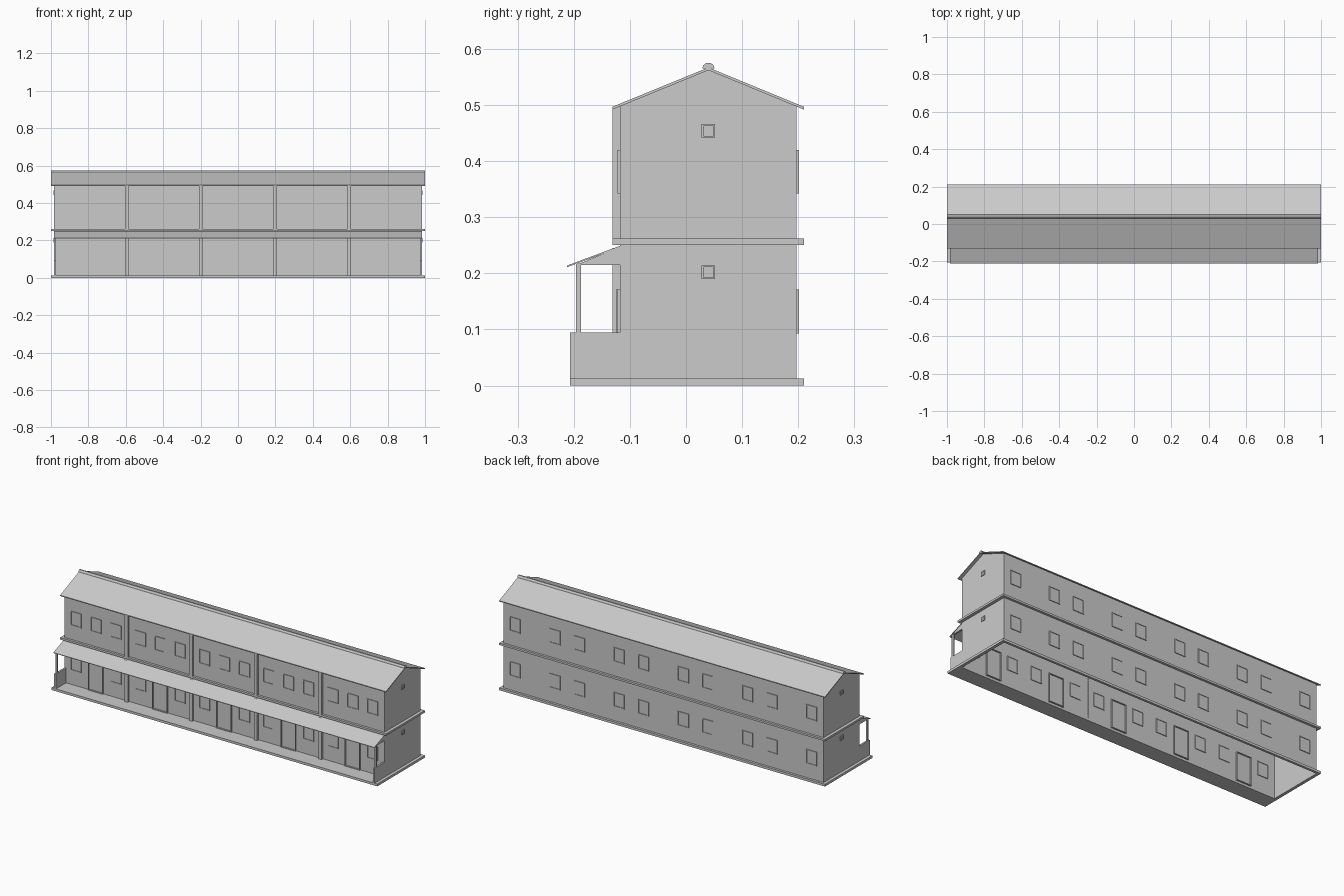
import bpy, bmesh

if "Cube" in bpy.data.objects:
    bpy.data.objects.remove(bpy.data.objects["Cube"])

grey = bpy.data.materials.new("plain_grey")
grey.use_nodes = True
GREY = (0.6, 0.6, 0.6, 1)
grey.diffuse_color = GREY
grey.node_tree.nodes["Principled BSDF"].inputs["Base Color"].default_value = GREY

# Main dimensions
WALL_X, FRONT, BACK = 0.983, -0.118, 0.197
RIM_X, RIM_FRONT, RIM_BACK = 1.0, -0.131, 0.21
PORCH_FRONT = -0.207
RIDGE_Y, RIDGE_Z, EAVE_Z = 0.04, 0.567, 0.497
BAYS = [i * 0.394 for i in range(-2, 3)]


def finish(name, bm):
    bmesh.ops.recalc_face_normals(bm, faces=bm.faces)
    mesh = bpy.data.meshes.new(name)
    bm.to_mesh(mesh)
    bm.free()
    mesh.materials.append(grey)
    obj = bpy.data.objects.new(name, mesh)
    bpy.context.collection.objects.link(obj)
    return obj


def add_prism(bm, profile, x0, x1):
    """Extrude a (y, z) outline along x."""
    a = [bm.verts.new((x0, y, z)) for y, z in profile]
    b = [bm.verts.new((x1, y, z)) for y, z in profile]
    bm.faces.new(a)
    bm.faces.new(b[::-1])
    n = len(a)
    return [bm.faces.new((a[i], b[i], b[(i + 1) % n], a[(i + 1) % n])) for i in range(n)]


def add_box(bm, x0, x1, y0, y1, z0, z1):
    return add_prism(bm, [(y0, z0), (y1, z0), (y1, z1), (y0, z1)], x0, x1)


def boxes(name, items):
    bm = bmesh.new()
    for item in items:
        add_box(bm, *item)
    return finish(name, bm)


def rim(z0, z1, front):
    """Band running around the outside of the walls."""
    return [(-RIM_X, RIM_X, front, FRONT, z0, z1),
            (-RIM_X, RIM_X, BACK, RIM_BACK, z0, z1),
            (-RIM_X, -WALL_X, FRONT, BACK, z0, z1),
            (WALL_X, RIM_X, FRONT, BACK, z0, z1)]


def frame_boxes(centre, half, z0, z1, plane, depth, t, side=False):
    """Four bars around an opening and a thin pane, set across a wall plane."""
    a, b = centre - half, centre + half
    bars = [(a, a + t, z0, z1), (b - t, b, z0, z1),
            (a + t, b - t, z0, z0 + t), (a + t, b - t, z1 - t, z1)]
    out = [(p, q, plane - depth, plane + depth, r, s) for p, q, r, s in bars]
    out.append((a + t, b - t, plane - 0.001, plane + 0.001, z0 + t, z1 - t))
    if side:
        out = [(y0, y1, x0, x1, r, s) for x0, x1, y0, y1, r, s in out]
    return out


# Hollow wall shell with gabled ends, open below and under the roof
bm = bmesh.new()
top = EAVE_Z + 0.001
shell = add_prism(bm, [(FRONT, 0), (BACK, 0), (BACK, top),
                       (RIDGE_Y, RIDGE_Z - 0.004), (FRONT, top)], -WALL_X, WALL_X)
bmesh.ops.delete(bm, geom=[shell[0], shell[2], shell[3]], context="FACES_ONLY")
finish("walls", bm)

# Base with porch floor, and the band between storeys
boxes("base_and_porch_floor", rim(0, 0.013, PORCH_FRONT))
boxes("storey_band", rim(0.251, 0.262, RIM_FRONT))

# Main roof: one folded sheet
bm = bmesh.new()
add_prism(bm, [(RIM_FRONT, EAVE_Z), (RIDGE_Y, RIDGE_Z), (RIM_BACK, EAVE_Z),
               (RIM_BACK, EAVE_Z - 0.005), (RIDGE_Y, RIDGE_Z - 0.005),
               (RIM_FRONT, EAVE_Z - 0.005)], -RIM_X, RIM_X)
finish("main_roof", bm)

# Rounded ridge cap
bm = bmesh.new()
add_prism(bm, [(RIDGE_Y - 0.011, 0.565), (RIDGE_Y - 0.009, 0.571), (RIDGE_Y - 0.004, 0.575),
               (RIDGE_Y + 0.004, 0.575), (RIDGE_Y + 0.009, 0.571), (RIDGE_Y + 0.011, 0.565)],
          -RIM_X, RIM_X)
finish("ridge_cap", bm)

# Lean-to porch roof with closed triangular ends
bm = bmesh.new()
add_prism(bm, [(FRONT, 0.249), (-0.212, 0.214), (-0.212, 0.211), (FRONT, 0.246)],
          -0.985, 0.985)
finish("porch_roof", bm)
bm = bmesh.new()
for s in (-1, 1):
    add_prism(bm, [(FRONT, 0.215), (-0.196, 0.215), (FRONT, 0.247)], s * 0.973, s * WALL_X)
finish("porch_roof_ends", bm)

# Low walls and posts at the two porch ends
boxes("porch_end_walls", [(s * 0.973, s * WALL_X, PORCH_FRONT, FRONT, 0.013, 0.095)
                          for s in (-1, 1)])
boxes("porch_posts", [(s * 0.973, s * WALL_X, -0.196, -0.187, 0.095, 0.218)
                      for s in (-1, 1)])

# Pilasters dividing the front into five bays
boxes("pilasters", [(x - 0.01, x + 0.01, RIM_FRONT, FRONT, z0, z1)
                    for x in (-0.595, -0.199, 0.199, 0.595)
                    for z0, z1 in ((0.013, 0.245), (0.262, 0.497))])

# Windows and doors
LOW, HIGH = (0.093, 0.171), (0.342, 0.42)
front_windows, back_windows, doors, gable_windows = [], [], [], []
for x in BAYS:
    for dx in (-0.122, 0, 0.122):
        front_windows += frame_boxes(x + dx, 0.033, *HIGH, FRONT, 0.004, 0.004)
        if dx:
            front_windows += frame_boxes(x + dx, 0.033, *LOW, FRONT, 0.004, 0.004)
            for level in (LOW, HIGH):
                back_windows += frame_boxes(x + dx, 0.033, *level, BACK, 0.004, 0.004)
    doors += frame_boxes(x, 0.046, 0.013, 0.171, FRONT, 0.007, 0.004)
for s in (-1, 1):
    for z in (0.202, 0.454):
        gable_windows += frame_boxes(RIDGE_Y, 0.012, z - 0.012, z + 0.012,
                                     s * WALL_X, 0.004, 0.003, side=True)
boxes("front_windows", front_windows)
boxes("back_windows", back_windows)
boxes("front_doors", doors)
boxes("gable_windows", gable_windows)
